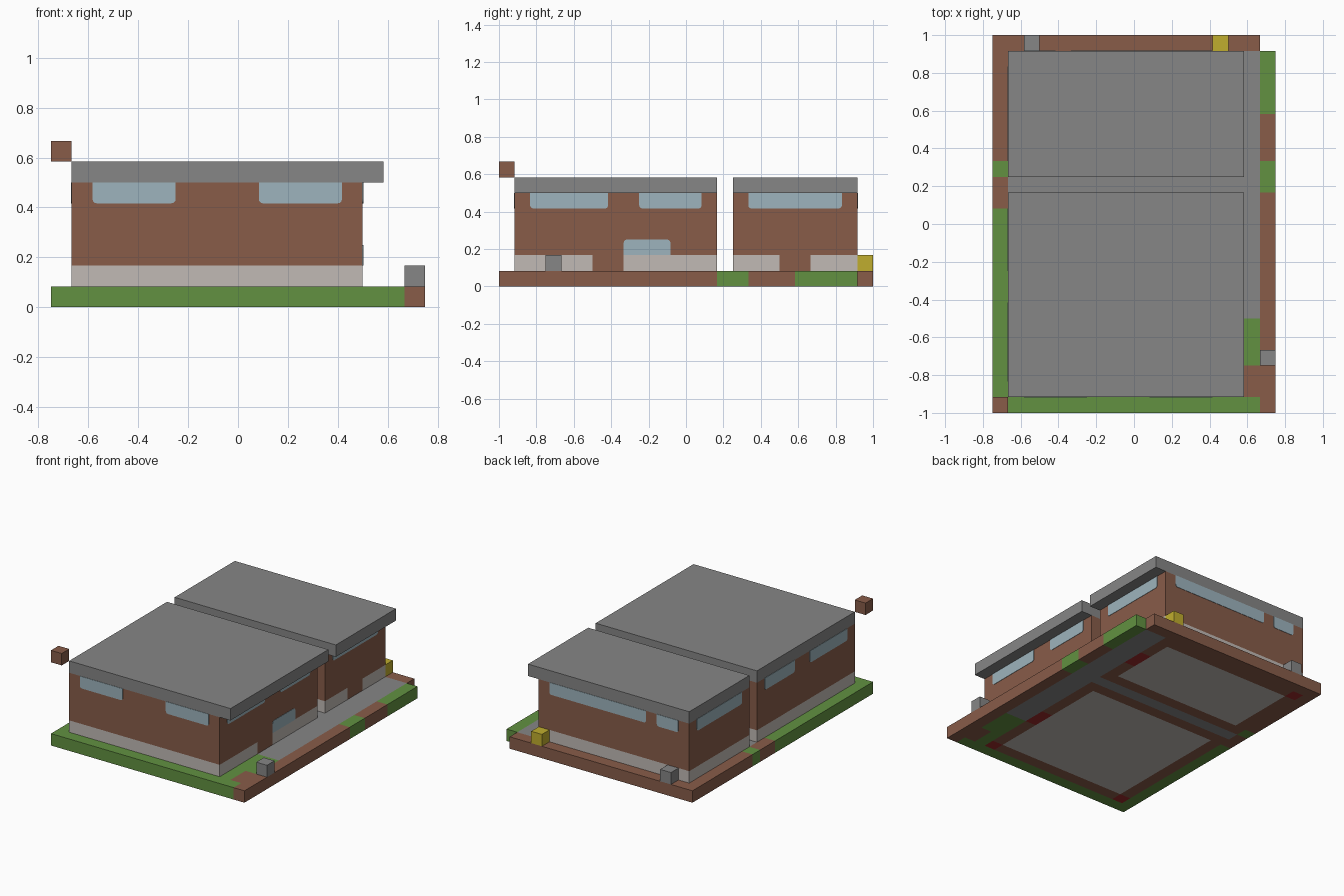
import bpy
import bmesh
from mathutils import Vector

U = 1 / 12                      # one block
ORIGIN = Vector((-0.75, -1.0, 0.0))

if "Cube" in bpy.data.objects:
    bpy.data.objects.remove(bpy.data.objects["Cube"], do_unlink=True)


def material(name, hex_code):
    def linear(c):
        return c / 12.92 if c <= 0.04045 else ((c + 0.055) / 1.055) ** 2.4
    rgb = [linear(int(hex_code[n:n + 2], 16) / 255) for n in (0, 2, 4)]
    mat = bpy.data.materials.new(name)
    mat.use_nodes = True
    mat.diffuse_color = (*rgb, 1)
    mat.node_tree.nodes["Principled BSDF"].inputs["Base Color"].default_value = (*rgb, 1)
    return mat


BRICK, GRASS, STONE, PLINTH, GLASS, YELLOW, RED = range(7)
MATS = [material("brick_brown", "885c49"), material("grass_green", "629141"),
        material("stone_grey", "868686"), material("plinth_pale_grey", "c1bab5"),
        material("window_blue", "9db4bd"), material("yellow", "c0ae2e"),
        material("dark_red", "9d2b2b")]


def finish(name, bm):
    bmesh.ops.recalc_face_normals(bm, faces=bm.faces)
    mesh = bpy.data.meshes.new(name)
    bm.to_mesh(mesh)
    bm.free()
    for mat in MATS:
        mesh.materials.append(mat)
    obj = bpy.data.objects.new(name, mesh)
    bpy.context.collection.objects.link(obj)
    return obj


def block_shell(name, lo, hi, rule, solid=lambda cell: True):
    """Outer skin of a run of blocks; rule(cell, normal) picks the colour."""
    bm = bmesh.new()

    def filled(c):
        return all(lo[a] <= c[a] < hi[a] for a in range(3)) and solid(c)

    for i in range(lo[0], hi[0]):
        for j in range(lo[1], hi[1]):
            for k in range(lo[2], hi[2]):
                cell = (i, j, k)
                if not filled(cell):
                    continue
                for axis in range(3):
                    for side in (0, 1):
                        normal = [0, 0, 0]
                        normal[axis] = 2 * side - 1
                        if filled([c + n for c, n in zip(cell, normal)]):
                            continue
                        corners = []
                        for p, q in ((0, 0), (1, 0), (1, 1), (0, 1)):
                            v = Vector(cell)
                            v[axis] += side
                            v[(axis + 1) % 3] += p
                            v[(axis + 2) % 3] += q
                            corners.append(bm.verts.new(ORIGIN + v * U))
                        bm.faces.new(corners).material_index = rule(cell, normal)
    bmesh.ops.remove_doubles(bm, verts=bm.verts, dist=0.001)
    return finish(name, bm)


def box(name, lo, hi, colour, round_axis=None, round_top=False):
    """Plain box in block units; optionally rounds two corners of a plate."""
    bm = bmesh.new()
    bmesh.ops.create_cube(bm, size=1)
    lo, hi = Vector(lo), Vector(hi)
    for v in bm.verts:
        v.co = ORIGIN + U * Vector([l + (h - l) * (c + 0.5) for l, h, c in zip(lo, hi, v.co)])
    if round_axis is not None:
        z = (hi if round_top else lo).z * U
        edges = [e for e in bm.edges
                 if all(abs(v.co.z - z) < 0.001 for v in e.verts)
                 and abs((e.verts[0].co - e.verts[1].co)[round_axis]) > 0.001
                 and all(abs((e.verts[0].co - e.verts[1].co)[a]) < 0.0001
                         for a in range(3) if a != round_axis)]
        bmesh.ops.bevel(bm, geom=edges, offset=0.016, segments=3, profile=0.5, affect='EDGES')
    for f in bm.faces:
        f.material_index = colour
    return finish(name, bm)


def window(name, axis, plane, start, end, z0=5, z1=6, round_top=False):
    """Thin glass plate on the wall plane of the given axis."""
    lo, hi = [start, start, z0], [end, end, z1]
    lo[axis], hi[axis] = plane - 0.03, plane + 0.03
    box(name, lo, hi, GLASS, axis, round_top)


# Ground slab: later patches override earlier ones (x0, y0, x1, y1, colour)
PATCHES = [
    (0, 0, 17, 1, GRASS), (0, 1, 1, 13, GRASS), (0, 15, 1, 16, GRASS),
    (17, 14, 18, 16, GRASS), (17, 19, 18, 23, GRASS),
    (15, 1, 16, 6, GRASS), (16, 3, 17, 6, GRASS),
    (15, 6, 17, 23, STONE), (1, 14, 17, 15, STONE),
    (2, 2, 14, 13, PLINTH), (2, 16, 14, 22, PLINTH),
    (14, 6, 15, 8, RED), (14, 18, 15, 20, RED),
    (1, 1, 2, 2, RED), (14, 1, 15, 2, RED), (1, 22, 2, 23, RED),
]


def ground_colour(cell, normal):
    colour = BRICK
    for x0, y0, x1, y1, c in PATCHES:
        if x0 <= cell[0] < x1 and y0 <= cell[1] < y1:
            colour = c
    return colour


block_shell("ground_slab", (0, 0, 0), (18, 24, 1), ground_colour,
            lambda c: tuple(c[:2]) != (17, 23))


# Buildings: brick walls, pale plinth interrupted by doorways, flat roof
def wall_colour(cell, normal):
    doorway = normal[0] == 1 and cell[1] in (6, 7, 18, 19)
    return PLINTH if cell[2] == 1 and not doorway else BRICK


for part, y0, y1 in (("front", 1, 14), ("back", 15, 23)):
    block_shell(part + "_building_walls", (1, y0, 1), (15, y1, 6), wall_colour)
    box(part + "_building_roof", (1, y0, 6), (16, y1, 7), STONE)

# Windows: the long sides match, the ends differ
for side, plane in (("left", 15), ("right", 1)):
    for n, (a, b) in enumerate(((2, 7), (9, 13), (16, 22))):
        window(f"{side}_window_{n + 1}", 0, plane, a, b)
for n, (a, b) in enumerate(((2, 6), (10, 14))):
    window(f"front_window_{n + 1}", 1, 1, a, b)
for n, (a, b) in enumerate(((2, 4), (5, 14))):
    window(f"back_window_{n + 1}", 1, 23, a, b)
window("left_low_window", 0, 15, 8, 11, 2, 3, True)

# Loose single blocks
for name, (x, y, z), colour in (("floating_corner_block", (0, 0, 7), BRICK),
                                ("path_side_block", (17, 3, 1), STONE),
                                ("back_grey_block", (2, 23, 1), STONE),
                                ("back_yellow_block", (14, 23, 1), YELLOW)):
    box(name, (x, y, z), (x + 1, y + 1, z + 1), colour)
